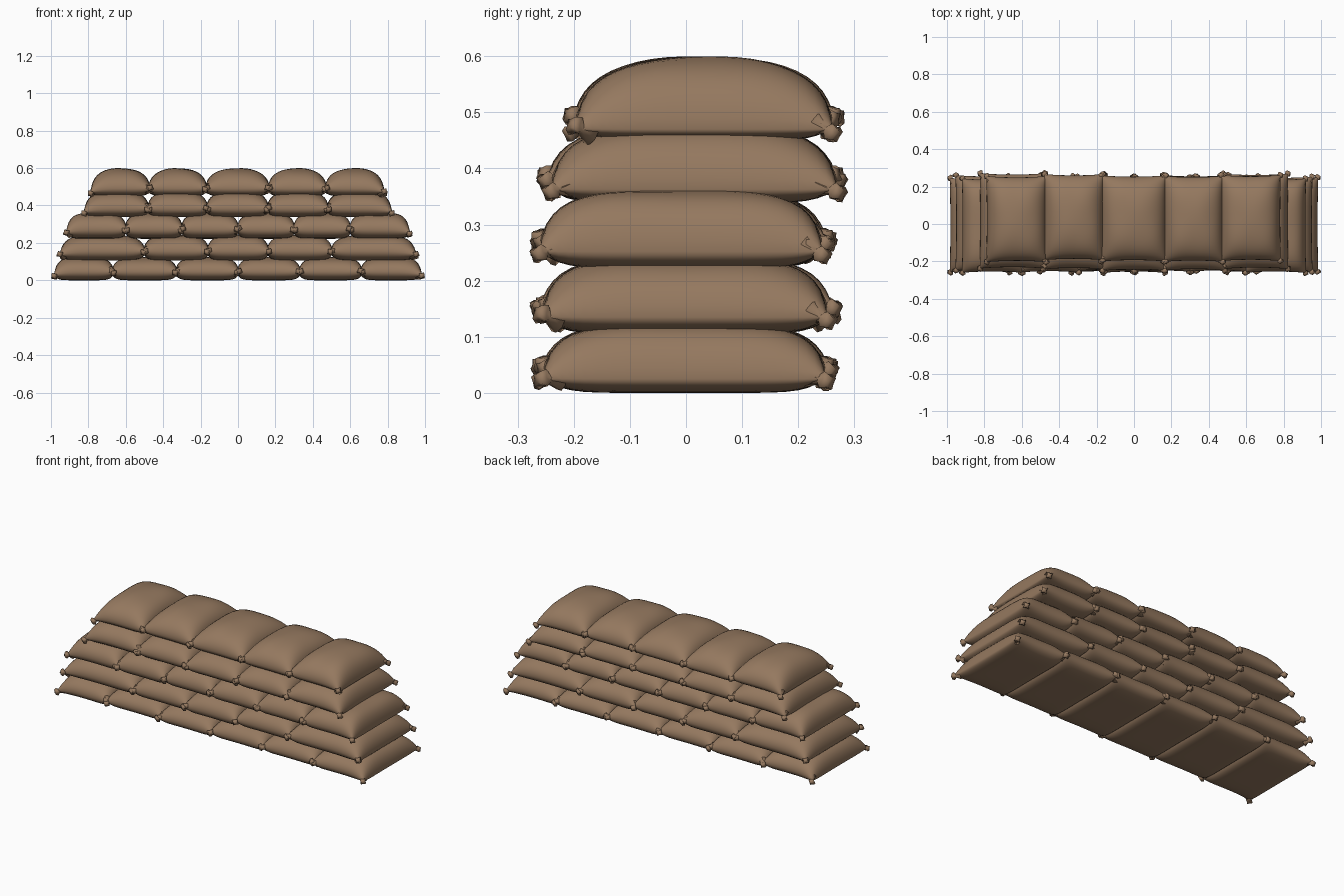
import bpy, bmesh, math, random
from mathutils import Vector, Matrix

if "Cube" in bpy.data.objects:
    bpy.data.objects.remove(bpy.data.objects["Cube"], do_unlink=True)
random.seed(4)

burlap = bpy.data.materials.new("brown_burlap")
burlap.use_nodes = True
COLOUR = (0.30, 0.19, 0.115, 1)
burlap.diffuse_color = COLOUR
shader = burlap.node_tree.nodes["Principled BSDF"]
shader.inputs["Base Color"].default_value = COLOUR
shader.inputs["Roughness"].default_value = 0.9


def finish(bm, name):
    bmesh.ops.recalc_face_normals(bm, faces=bm.faces)
    for f in bm.faces:
        f.smooth = True
    mesh = bpy.data.meshes.new(name)
    bm.to_mesh(mesh)
    bm.free()
    mesh.materials.append(burlap)
    obj = bpy.data.objects.new(name, mesh)
    bpy.context.collection.objects.link(obj)


def add_tuft(bm, corner, direction):
    """Gathered, flared cloth end at a tied bag corner."""
    n = 8
    rings = []
    turn = Vector((0, 0, 1)).rotation_difference(direction).to_matrix()
    # distance along the tie and radius: shoulder, neck, flare, frayed tip
    for t, r in ((-0.022, 0.022), (0.002, 0.01), (0.014, 0.017), (0.026, 0.012)):
        ring = []
        for i in range(n):
            a = math.tau * i / n
            rr = r * (1 + 0.25 * (-1) ** i * (t > 0.01))
            ring.append(bm.verts.new(corner + turn @ Vector((rr * math.cos(a), rr * math.sin(a), t))))
        rings.append(ring)
    for low, high in zip(rings, rings[1:]):
        for i in range(n):
            bm.faces.new((low[i], low[(i + 1) % n], high[(i + 1) % n], high[i]))
    bm.faces.new(rings[0])
    bm.faces.new(rings[-1])


def make_bag(name, x0, x1, y0, y1, bottom, seam, top, power, droop_side):
    """Pillow of two bulging sheets sewn along a seam, with four tied corners."""
    bm = bmesh.new()
    n = 24
    cx, cy, hx, hy = (x0 + x1) / 2, (y0 + y1) / 2, (x1 - x0) / 2, (y1 - y0) / 2
    phase = random.uniform(0, math.tau)

    def point(u, v, sign):
        p = power if sign > 0 else 7
        height = (top - seam) if sign > 0 else (seam - bottom)
        bulge = math.sqrt(max(0, (1 - abs(u) ** p) * (1 - abs(v) ** p)))
        crease = 1 + 0.02 * math.sin(5 * u + phase) * math.sin(4 * v + phase)
        droop = 0.02 * max(0, u * droop_side) ** 3 * (1 - bulge)
        x = cx + hx * u * (1 - 0.02 * (1 - v * v) * u * u)
        y = cy + hy * v * (1 - 0.03 * (1 - u * u) * v * v)
        z = seam + sign * height * bulge * (crease if sign > 0 else 1) - droop
        return Vector((x, y, z))

    steps = [math.sin(math.pi * (i / n - 0.5)) for i in range(n + 1)]
    for sign in (1, -1):
        grid = [[bm.verts.new(point(u, v, sign)) for v in steps] for u in steps]
        for i in range(n):
            for j in range(n):
                bm.faces.new((grid[i][j], grid[i + 1][j], grid[i + 1][j + 1], grid[i][j + 1]))
    bmesh.ops.remove_doubles(bm, verts=bm.verts, dist=0.0002)

    for u in (-1, 1):
        for v in (-1, 1):
            lean = random.uniform(-0.5, 0.4)
            direction = Vector((0.45 * u, 0.7 * v, lean)).normalized()
            corner = point(u, v, 1) + Vector((-0.01 * u, -0.012 * v, 0))
            corner.z = max(corner.z, 0.022)
            add_tuft(bm, corner, direction)
    finish(bm, name)


# Each course: bag ends along x, front y, back y, bottom, seam, top, fullness
courses = [
    ("bottom", (-0.985, -0.67, -0.33, 0, 0.33, 0.66, 0.985), -0.255, 0.25, 0.0, 0.045, 0.124, 4),
    ("second", (-0.955, -0.5, -0.16, 0.16, 0.5, 0.955), -0.255, 0.255, 0.105, 0.155, 0.242, 4),
    ("middle", (-0.92, -0.6, -0.3, 0, 0.3, 0.6, 0.92), -0.255, 0.25, 0.222, 0.272, 0.361, 4),
    ("fourth", (-0.825, -0.48, -0.165, 0.16, 0.48, 0.825), -0.245, 0.265, 0.338, 0.383, 0.476, 3.5),
    ("top", (-0.79, -0.475, -0.17, 0.165, 0.47, 0.785), -0.2, 0.26, 0.45, 0.49, 0.598, 2.7),
]
for label, ends, y0, y1, bottom, seam, top, power in courses:
    last = len(ends) - 2
    for i, (x0, x1) in enumerate(zip(ends, ends[1:])):
        side = -1 if i == 0 else 1 if i == last else 0
        # neighbouring bags press slightly into each other
        a = x0 - (0.008 if i > 0 else 0)
        b = x1 + (0.008 if i < last else 0)
        shift = random.uniform(-0.007, 0.007)
        make_bag(f"{label}_course_bag_{i + 1}", a, b, y0 + shift, y1 + shift,
                 bottom, seam, top, power, side)
